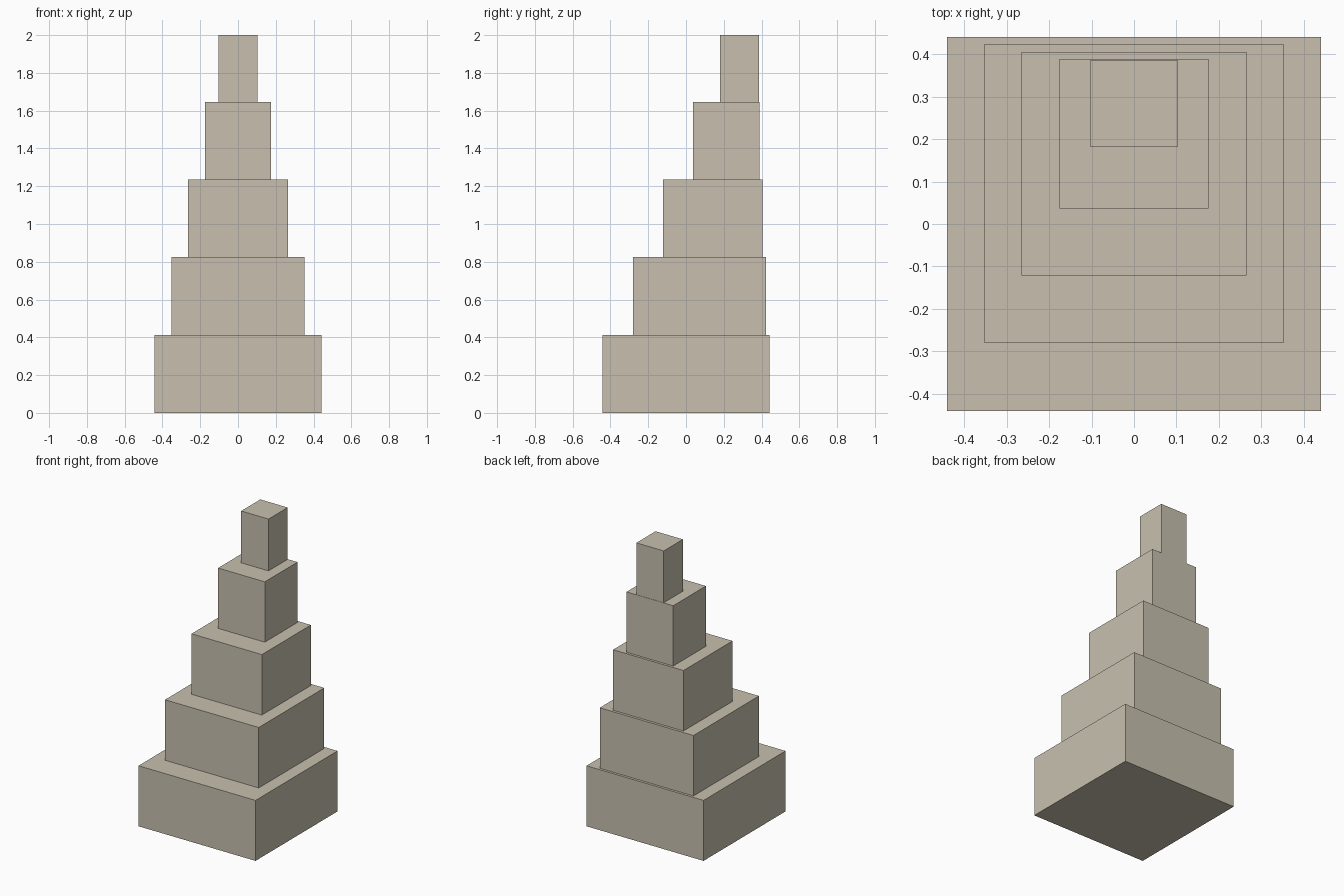
import bpy

cube = bpy.data.objects.get("Cube")
if cube:
    bpy.data.objects.remove(cube, do_unlink=True)

# Single warm stone colour
stone = bpy.data.materials.new("warm_stone")
stone.use_nodes = True
colour = (0.58, 0.53, 0.43, 1.0)
stone.diffuse_color = colour
stone.node_tree.nodes["Principled BSDF"].inputs["Base Color"].default_value = colour


def add_block(name, half_width, front, back, bottom, top):
    bpy.ops.mesh.primitive_cube_add(
        size=1, location=(0, (front + back) / 2, (bottom + top) / 2))
    block = bpy.context.object
    block.name = name
    block.scale = (2 * half_width, back - front, top - bottom)
    bpy.ops.object.transform_apply(location=False, rotation=False, scale=True)
    block.data.materials.append(stone)


# Stacked tiers, set towards the back: name, half width, front, back, top
tiers = [
    ("base_tier", 0.441, -0.441, 0.441, 0.412),
    ("second_tier", 0.353, -0.281, 0.424, 0.824),
    ("third_tier", 0.265, -0.122, 0.406, 1.236),
    ("fourth_tier", 0.176, 0.037, 0.389, 1.647),
    ("top_block", 0.103, 0.181, 0.387, 2.0),
]
bottom = 0.0
for name, half_width, front, back, top in tiers:
    add_block(name, half_width, front, back, bottom, top)
    bottom = top
